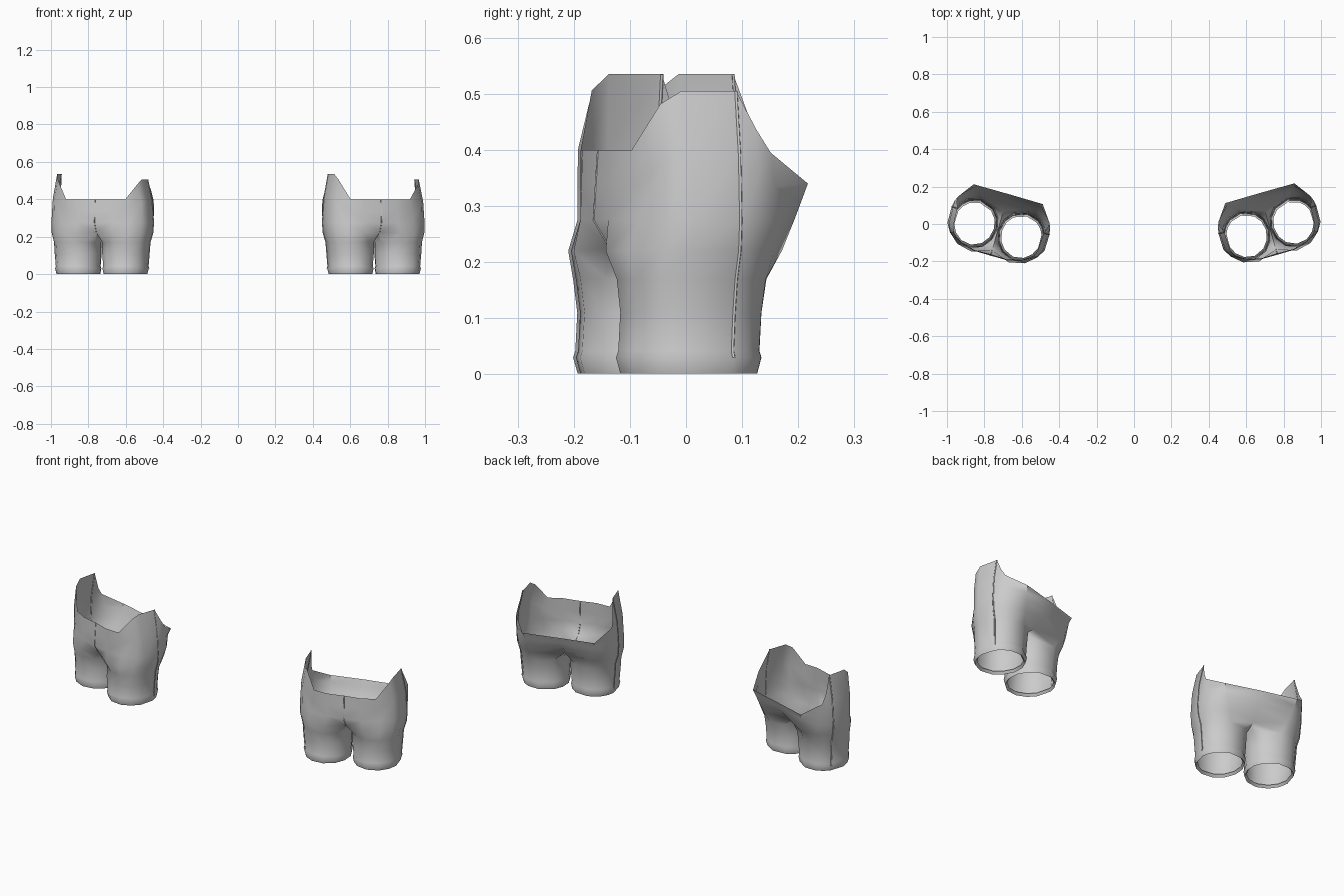
import bpy, bmesh, math
from mathutils import Vector

if "Cube" in bpy.data.objects:
    bpy.data.objects.remove(bpy.data.objects["Cube"])

# Ten outer columns of half a garment, from front centre round the side to back centre,
# followed by three inner-leg columns
ANGLES = [-128, -97, -66, -40, -17, 20, 38, 58, 90, 128, 153, 180, 207]
HIP = [(0, -.145), (.09, -.152), (.185, -.125), (.245, -.08), (.27, -.04),
       (.272, .05), (.262, .085), (.24, .13), (.17, .178), (0, .165)]
TOP = [(0, -.137, .40), (.09, -.14, .40), (.165, -.122, .40), (.222, -.085, .482),
       (.235, -.05, .505), (.24, .05, .505), (.252, .085, .435), (.255, .11, .395),
       (.192, .197, .34), (0, .198, .342)]
# Leg rings: z, radius x, radius y, centre x
LEG = [(.015, .108, .118, .130), (.002, .118, .130, .130), (.030, .124, .138, .131),
       (.042, .120, .134, .131), (.11, .126, .138, .131), (.17, .128, .137, .133)]


def ring_point(col, z, rx, ry, cx):
    a = math.radians(ANGLES[col])
    y = ry * math.sin(a)
    if y > 0 and z < .15:
        y *= .93
    return Vector((cx + rx * math.cos(a), y, z))


def crotch_point(col):
    if col in (0, 9):
        return Vector((0, -.115 if col == 0 else .10, .225 if col == 0 else .215))
    if col > 9:
        return Vector((0, {10: .055, 11: -.005, 12: -.065}[col], .205))
    p = ring_point(col, .22, .138, .142, .134)
    h = HIP[col]
    return Vector(((p.x + h[0]) / 2, (p.y + h[1]) / 2, .22))


def column(col, extra):
    """Points of one column from hem to waist; extra raises the side tab."""
    pts = [ring_point(col, *r) for r in LEG] + [crotch_point(col)]
    if col in (1, 2):
        pts[4].y += .008
        pts[6].y -= .006
    if col < 10:
        h = HIP[col]
        t = Vector(TOP[col])
        lift = extra if col in (4, 5) else extra * .8 if col == 3 else 0
        t.z += lift
        mid = Vector((h[0], h[1], .275))
        if col in (1, 2):
            mid.y += .008
        up = mid.lerp(t, .5)
        up.x += .008 if 2 < col < 7 else 0
        pts += [mid, up, t]
    return pts


def make_seam(name, pts, radius, loc, rot):
    cu = bpy.data.curves.new(name, 'CURVE')
    cu.dimensions = '3D'
    cu.bevel_depth = radius
    cu.bevel_resolution = 0
    sp = cu.splines.new('POLY')
    sp.points.add(len(pts) - 1)
    for q, p in zip(sp.points, pts):
        q.co = (*p, 1)
    ob = bpy.data.objects.new(name, cu)
    ob.location, ob.rotation_euler = loc, (0, 0, rot)
    bpy.context.collection.objects.link(ob)


def make_shorts(name, loc, rot):
    bm = bmesh.new()
    for sx, extra in ((1, 0), (-1, .03)):
        cols = []
        for c in range(13):
            cols.append([bm.verts.new((sx * p.x, p.y, p.z)) for p in column(c, extra)])
        # Leg tube, closed all the way round
        for c in range(13):
            a, b = cols[c], cols[(c + 1) % 13]
            for r in range(6):
                bm.faces.new((a[r], b[r], b[r + 1], a[r + 1]))
        # Hip panel, outer columns only
        for c in range(9):
            a, b = cols[c], cols[c + 1]
            for r in range(6, 9):
                bm.faces.new((a[r], b[r], b[r + 1], a[r + 1]))
    bmesh.ops.remove_doubles(bm, verts=bm.verts, dist=.0005)
    bmesh.ops.recalc_face_normals(bm, faces=bm.faces)
    # Make sure the outside faces outwards
    probe = max(bm.faces, key=lambda f: f.calc_center_median().x)
    if probe.normal.x < 0:
        bmesh.ops.reverse_faces(bm, faces=bm.faces)
    me = bpy.data.meshes.new(name)
    bm.to_mesh(me)
    bm.free()
    ob = bpy.data.objects.new(name, me)
    ob.location, ob.rotation_euler = loc, (0, 0, rot)
    bpy.context.collection.objects.link(ob)
    bpy.ops.object.select_all(action='DESELECT')
    ob.select_set(True)
    bpy.context.view_layer.objects.active = ob
    bpy.ops.object.shade_smooth_by_angle(angle=math.radians(50))
    # Side seams and front fly seam
    for sx, extra in ((1, 0), (-1, .03)):
        pts = [Vector((sx * p.x, p.y, p.z)) for p in column(5, extra)[2:]]
        make_seam(name + "_side_seam", pts, .003, loc, rot)
    make_seam(name + "_fly_seam", column(0, 0)[6:], .002, loc, rot)


# Two pairs of shorts turned in opposite directions
make_shorts("left_shorts", (-.727, -.03, 0), math.radians(-16))
make_shorts("right_shorts", (.727, -.025, 0), math.radians(16))
